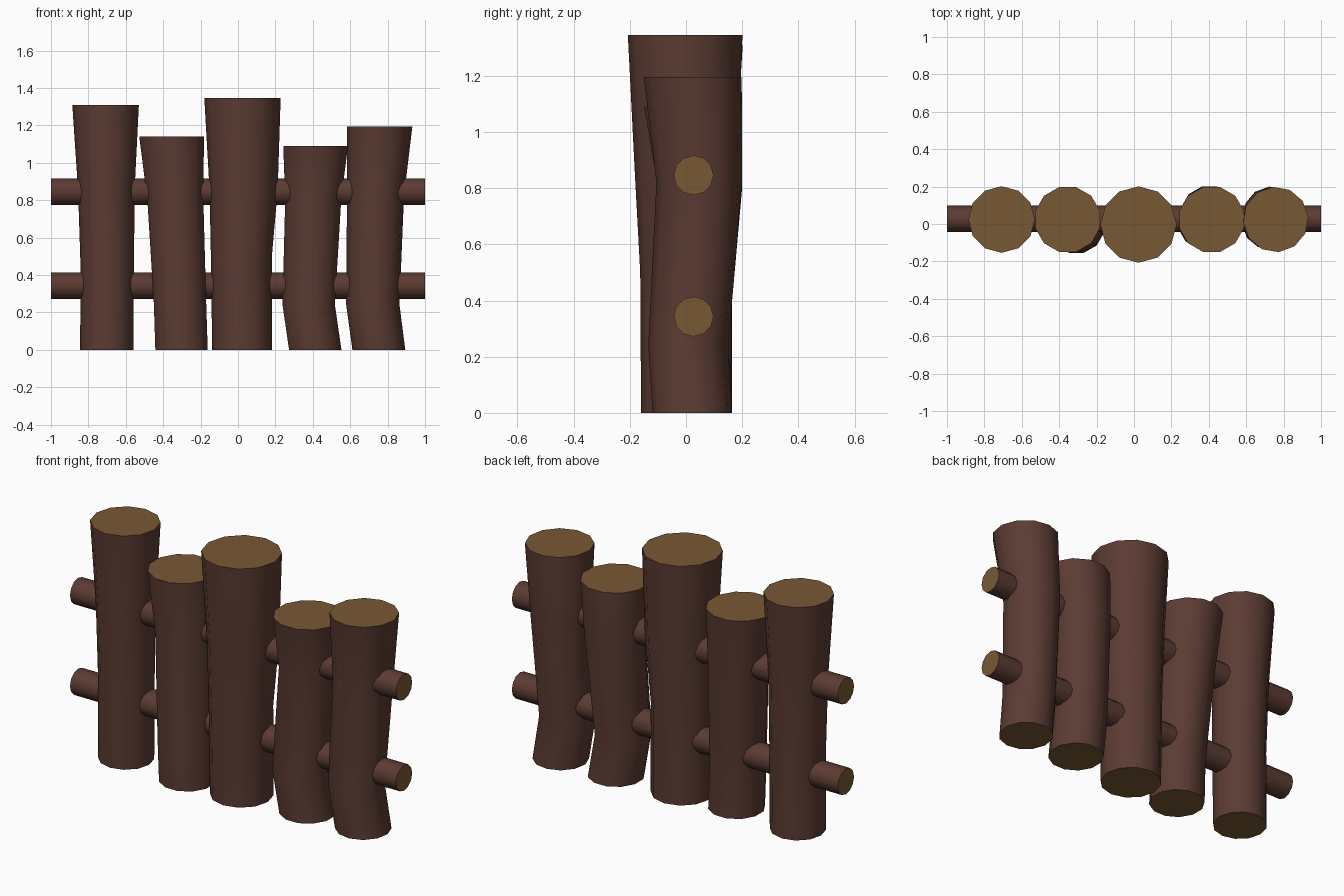
import bpy, bmesh, math
from mathutils import Vector

if "Cube" in bpy.data.objects:
    bpy.data.objects.remove(bpy.data.objects["Cube"])


def material(name, color):
    m = bpy.data.materials.new(name)
    m.diffuse_color = (*color, 1)
    m.use_nodes = True
    m.node_tree.nodes["Principled BSDF"].inputs["Base Color"].default_value = m.diffuse_color
    return m


bark = material("bark", (0.105, 0.044, 0.033))
cut_wood = material("cut_wood", (0.19, 0.098, 0.036))
SIDES = 12


def log(name, rings, axis='Z', turn=0.0):
    """Loft a round log through rings of (centre x, y, z, radius)."""
    bm = bmesh.new()
    loops = []
    for x, y, z, r in rings:
        loop = []
        for i in range(SIDES):
            a = math.tau * i / SIDES + math.radians(turn)
            u, v = r * math.cos(a), r * math.sin(a)
            offset = Vector((u, v, 0)) if axis == 'Z' else Vector((0, u, v))
            loop.append(bm.verts.new(Vector((x, y, z)) + offset))
        loops.append(loop)
    for a, b in zip(loops, loops[1:]):
        for i in range(SIDES):
            j = (i + 1) % SIDES
            bm.faces.new((a[i], a[j], b[j], b[i])).smooth = True
    # sawn ends
    for loop in (loops[0][::-1], loops[-1]):
        bm.faces.new(loop).material_index = 1
    bmesh.ops.recalc_face_normals(bm, faces=bm.faces)
    for e in bm.edges:
        if any(f.material_index == 1 for f in e.link_faces):
            e.smooth = False
    mesh = bpy.data.meshes.new(name)
    bm.to_mesh(mesh)
    bm.free()
    mesh.materials.append(bark)
    mesh.materials.append(cut_wood)
    ob = bpy.data.objects.new(name, mesh)
    bpy.context.collection.objects.link(ob)


# upright posts, left to right
log("post_1", [(-0.702, 0.022, 0, 0.142), (-0.699, 0.02, 0.45, 0.143),
               (-0.704, 0.022, 0.85, 0.151), (-0.708, 0.024, 1.31, 0.178)])
log("post_2", [(-0.302, -0.012, 0, 0.145), (-0.310, -0.014, 0.25, 0.145),
               (-0.335, 0.02, 0.8, 0.155), (-0.355, 0.024, 1.14, 0.179)], turn=15)
log("post_3", [(0.022, 0.0, 0, 0.160), (0.018, 0.0, 0.5, 0.163),
               (0.030, 0.0, 0.85, 0.182), (0.024, -0.003, 1.345, 0.204)])
log("post_4", [(0.413, 0.022, 0, 0.145), (0.378, 0.01, 0.24, 0.145),
               (0.402, 0.05, 0.8, 0.155), (0.415, 0.024, 1.09, 0.179)], turn=15)
log("post_5", [(0.753, 0.022, 0, 0.142), (0.721, 0.008, 0.24, 0.143),
               (0.735, 0.047, 0.82, 0.153), (0.758, 0.024, 1.195, 0.175)], turn=5)

# cross rails
for name, z in (("lower_rail", 0.343), ("upper_rail", 0.846)):
    log(name, [(-1, 0.027, z, 0.071), (1, 0.027, z, 0.071)], axis='X')
